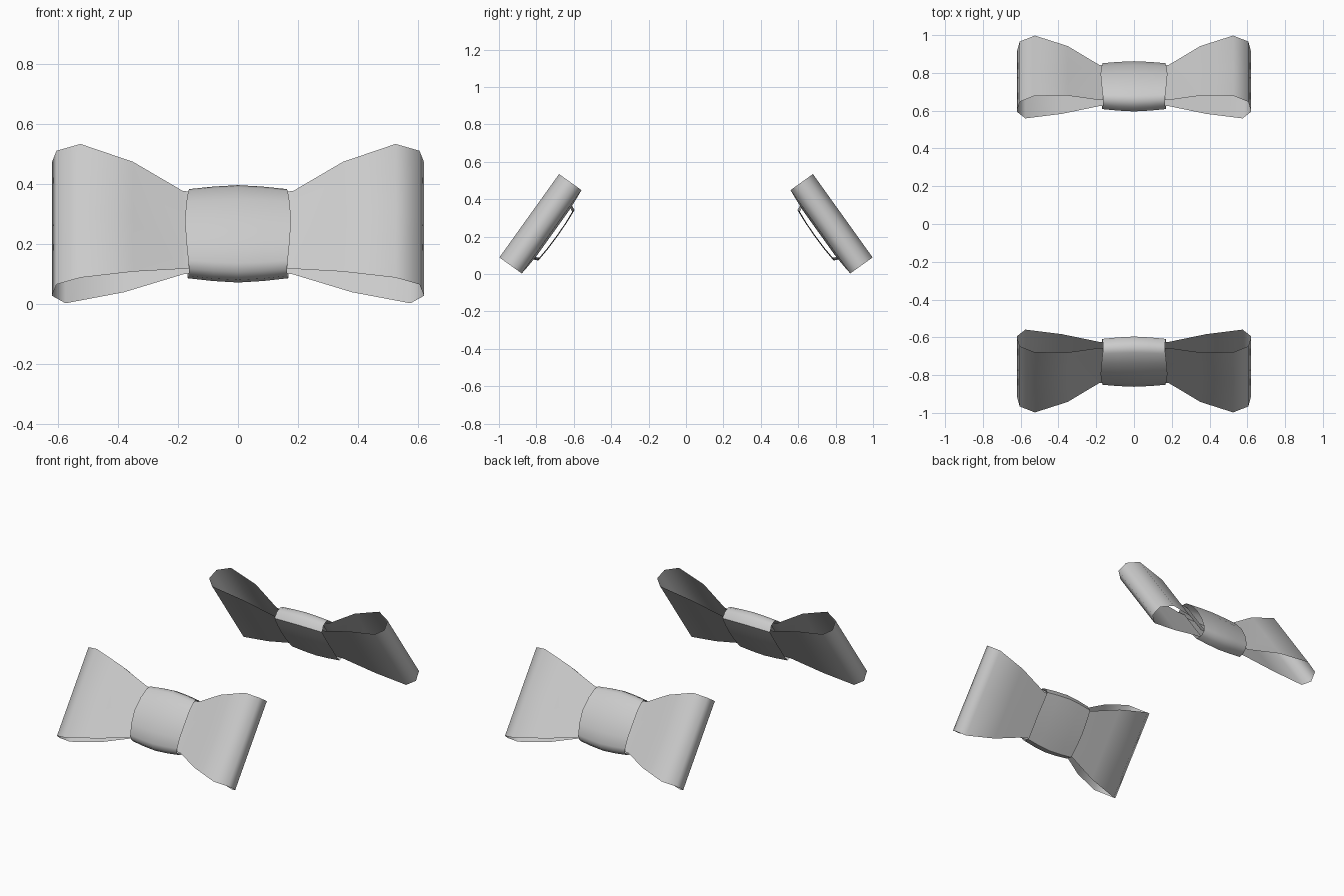
import bpy, bmesh, math
from mathutils import Vector

if "Cube" in bpy.data.objects:
    bpy.data.objects.remove(bpy.data.objects["Cube"])

# Bow frame: u runs along the ribbon width, n points outward from the bow face
TILT = math.atan2(0.447, 0.32)
U = Vector((0, math.cos(TILT), math.sin(TILT)))
N = Vector((0, -math.sin(TILT), math.cos(TILT)))
CENTRE = Vector((0, -0.778, 0.2685))


def place(x, u, n, side):
    p = CENTRE + U * u + N * n
    return (x, p.y * side, p.z)


def grid_object(name, rows, closed, flip, side):
    """Skin a list of point rows into a thin smooth sheet."""
    bm = bmesh.new()
    vs = [[bm.verts.new(place(*p, side)) for p in r] for r in rows]
    count = len(rows[0])
    for a, b in zip(vs, vs[1:]):
        for j in range(count if closed else count - 1):
            k = (j + 1) % count
            bm.faces.new((a[j], b[j], b[k], a[k]))
    if flip:
        bmesh.ops.reverse_faces(bm, faces=bm.faces[:])
    me = bpy.data.meshes.new(name)
    bm.to_mesh(me)
    bm.free()
    ob = bpy.data.objects.new(name, me)
    bpy.context.collection.objects.link(ob)
    bpy.ops.object.select_all(action='DESELECT')
    ob.select_set(True)
    bpy.context.view_layer.objects.active = ob
    bpy.ops.object.shade_smooth_by_angle(angle=math.radians(60))
    return ob


# Loop profile: x, n, half width, from the front of the knot round to its back
LOOP = [(0.13, -0.04, 0.155), (0.185, -0.035, 0.16), (0.35, 0.04, 0.225),
        (0.525, 0.074, 0.274), (0.605, 0.035, 0.274), (0.62, -0.03, 0.274),
        (0.575, -0.073, 0.274), (0.38, -0.078, 0.225), (0.18, -0.083, 0.147),
        (0.13, -0.083, 0.145)]

# Knot half section: u, n, half length in x
KNOT = [(0.0, 0.025, 0.177), (0.09, 0.015, 0.172), (0.155, -0.008, 0.166),
        (0.178, -0.028, 0.163), (0.184, -0.065, 0.165),
        (0.166, -0.105, 0.168), (0.09, -0.111, 0.172), (0.0, -0.113, 0.175)]
SECTION = KNOT + [(-u, n, h) for u, n, h in reversed(KNOT[1:-1])]

for side, label in ((1, "front"), (-1, "back")):
    # ribbon loops left and right of the knot
    for s, hand in ((1, "right"), (-1, "left")):
        rows = [[(s * x, w * t, n) for t in (-1, 0, 1)] for x, n, w in LOOP]
        grid_object(f"{label}_bow_loop_{hand}", rows, False, s * side < 0, side)
    # barrel-shaped band wrapped around the middle
    rows = []
    for t in (-1, -0.5, 0, 0.5, 1):
        k = 1 - 0.085 * abs(t) ** 1.5
        rows.append([(h * t, u * k, -0.045 + (n + 0.045) * k) for u, n, h in SECTION])
    grid_object(f"{label}_bow_knot", rows, True, side > 0, side)
